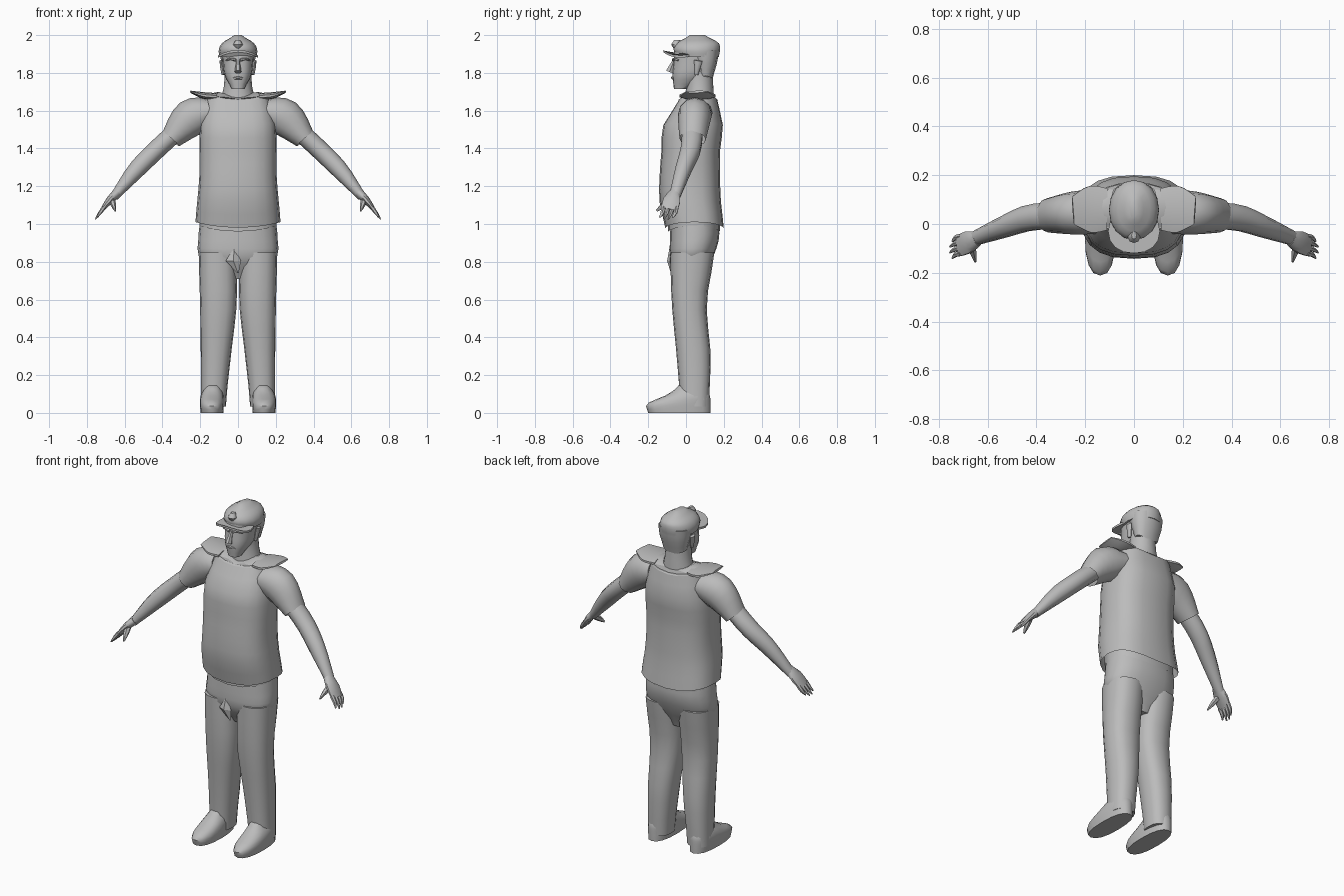
import bpy, bmesh, math
from mathutils import Vector

if "Cube" in bpy.data.objects:
    bpy.data.objects.remove(bpy.data.objects["Cube"], do_unlink=True)

grey = bpy.data.materials.new("plain grey")
grey.use_nodes = True
colour = (0.5, 0.5, 0.5, 1)
grey.diffuse_color = colour
grey.node_tree.nodes["Principled BSDF"].inputs["Base Color"].default_value = colour


def blend(values, t):
    """Smooth curve through evenly spaced values, for t from start to end."""
    last = len(values) - 1
    if last == 0:
        return values[0]
    k = min(int(t * last), last - 1)
    f = t * last - k
    a, b = values[max(k - 1, 0)], values[k]
    c, d = values[k + 1], values[min(k + 2, last)]
    slope = (c - a) / 2
    bend = a - b * 2.5 + c * 2 - d / 2
    twist = (b - c) * 1.5 + (d - a) / 2
    return b + slope * f + bend * f ** 2 + twist * f ** 3


def circle(sides, power=2):
    """Unit circle, made boxier by a higher power."""
    for i in range(sides):
        angle = math.tau * i / sides
        yield [math.copysign(abs(w) ** (2 / power), w)
               for w in (math.cos(angle), math.sin(angle))]


def skin(name, rings, mirror=False, open_start=False, open_end=False, angle=50):
    """Join rings of points into one surface and shade it smooth."""
    bm = bmesh.new()
    loops = [[bm.verts.new(point) for point in ring] for ring in rings]
    for lower, upper in zip(loops, loops[1:]):
        for i in range(len(lower)):
            bm.faces.new((lower[i - 1], lower[i], upper[i], upper[i - 1]))
    if not open_start:
        bm.faces.new(loops[0])
    if not open_end:
        bm.faces.new(loops[-1])
    bmesh.ops.recalc_face_normals(bm, faces=bm.faces)
    mesh = bpy.data.meshes.new(name)
    bm.to_mesh(mesh)
    bm.free()
    mesh.materials.append(grey)
    part = bpy.data.objects.new(name, mesh)
    bpy.context.collection.objects.link(part)
    if mirror:
        part.modifiers.new("Mirror", 'MIRROR')
    bpy.ops.object.select_all(action='DESELECT')
    part.select_set(True)
    bpy.context.view_layer.objects.active = part
    bpy.ops.object.shade_smooth_by_angle(angle=math.radians(angle))


def stack(name, bottom, top, widths, fronts, backs, centre=(0,), lift=(0,),
          sides=16, power=2.4, steps=8, **options):
    """Level rings from bottom to top; lift raises their left and right sides."""
    rings = []
    for step in range(steps + 1):
        t = step / steps
        z = bottom + (top - bottom) * t
        x, width, rise = blend(centre, t), blend(widths, t), blend(lift, t)
        front, back = blend(fronts, t), blend(backs, t)
        rings.append([(x + width * c, (front + back + (back - front) * s) / 2, z + rise * c * c)
                      for c, s in circle(sides, power)])
    skin(name, rings, **options)


def tube(name, path, across, depth, sides=10, steps=8, **options):
    """Oval rings that follow a path; depth runs front to back."""
    points = [Vector(p) for p in path]
    spine = [blend(points, step / steps) for step in range(steps + 1)]
    rings = []
    for step, point in enumerate(spine):
        t = step / steps
        along = (spine[min(step + 1, steps)] - spine[max(step - 1, 0)]).normalized()
        v = Vector((0, 1, 0))
        v = (v - along * v.dot(along)).normalized()
        u = along.cross(v)
        rings.append([point + u * c * blend(across, t) + v * s * blend(depth, t)
                      for c, s in circle(sides)])
    skin(name, rings, **options)


# Vest: boxy body with an open hem, drawn in at the neck
stack("vest", bottom=0.98, top=1.66, sides=20, power=2.6, steps=10, open_start=True,
      widths=(0.225, 0.215, 0.205, 0.205, 0.2, 0.16),
      fronts=(-0.11, -0.14, -0.14, -0.13, -0.12, -0.035),
      backs=(0.2, 0.185, 0.18, 0.18, 0.195, 0.165), lift=(0.03, 0, 0, 0.03))
stack("shirt_hem", bottom=0.96, top=1.05, steps=1, open_start=True, open_end=True,
      widths=(0.205,), fronts=(-0.095,), backs=(0.18,), lift=(0.03,))

# Collar band and the pointed straps over the shoulders
stack("collar", bottom=1.65, top=1.67, sides=20, steps=4, open_start=True,
      widths=(0.17, 0.155, 0.1), fronts=(-0.045, -0.035, 0), backs=(0.17, 0.16, 0.14),
      lift=(0.03,))
tube("shoulder_strap", path=((0.11, 0.06, 1.675), (0.18, 0.06, 1.68), (0.25, 0.055, 1.7)),
     across=(0.018, 0.018, 0.006), depth=(0.09, 0.1, 0.06), mirror=True, angle=35)

# Short sleeves, open at the cuff
tube("sleeve", path=((0.15, 0.05, 1.59), (0.25, 0.045, 1.56), (0.355, 0.035, 1.45)),
     across=(0.075, 0.1, 0.058), depth=(0.09, 0.088, 0.07), sides=12, mirror=True,
     open_end=True)

# Bare arms down to the wrist
tube("arm", path=((0.31, 0.035, 1.505), (0.43, 0.025, 1.395),
                  (0.54, -0.015, 1.285), (0.655, -0.06, 1.145)),
     across=(0.05, 0.05, 0.046, 0.023), depth=(0.058, 0.055, 0.044, 0.03), mirror=True)

# Hands: flat palm, a row of fingers and a thumb
tube("palm", path=((0.64, -0.06, 1.165), (0.68, -0.075, 1.125), (0.72, -0.09, 1.075)),
     across=(0.025, 0.02, 0.01), depth=(0.03, 0.048, 0.045), mirror=True, steps=4)
for k, finger in enumerate(("index", "middle", "ring", "little")):
    y = -0.12 + 0.023 * k
    short = abs(k - 1.5) / 100
    tube(finger + "_finger", path=((0.708, y, 1.09), (0.73, y - 0.005, 1.06),
                                   (0.76 - short, y - 0.02, 1.02 + short)),
         across=(0.011, 0.01, 0.003), depth=(0.013, 0.011, 0.004),
         sides=6, steps=4, mirror=True)
tube("thumb", path=((0.67, -0.075, 1.135), (0.65, -0.155, 1.07)),
     across=(0.016, 0.015, 0.004), depth=(0.02, 0.016, 0.006),
     sides=6, steps=4, mirror=True)

# Trousers: hips, straight legs and a small folded flap at the front
stack("hips", bottom=0.71, top=1.03, sides=20,
      widths=(0.06, 0.2, 0.21, 0.2), fronts=(-0.02, -0.08, -0.085, -0.08),
      backs=(0.09, 0.14, 0.175, 0.17))
stack("trouser_leg", bottom=0.035, top=0.85, mirror=True,
      widths=(0.066, 0.08, 0.097, 0.1), centre=(0.13, 0.117, 0.104, 0.108),
      fronts=(-0.03, -0.05, -0.075, -0.083), backs=(0.122, 0.13, 0.11, 0.15))
stack("fly_flap", bottom=0.74, top=0.87, sides=4, power=2, steps=2, angle=20,
      widths=(0.004, 0.04, 0.004), centre=(0, -0.025, -0.02),
      fronts=(-0.08, -0.1, -0.088), backs=(-0.07,))

# Shoes: long sole, rising to the instep
stack("shoe", bottom=0, top=0.145, centre=(0.138, 0.138, 0.132), mirror=True,
      widths=(0.06, 0.064, 0.06, 0.04), fronts=(-0.2, -0.205, -0.1, -0.04),
      backs=(0.13, 0.13, 0.125, 0.1))

# Neck, head and the hair reaching below the cap
stack("neck", bottom=1.62, top=1.82, power=2, steps=4,
      widths=(0.1, 0.076, 0.07), fronts=(-0.01, 0, 0), backs=(0.15, 0.14))
stack("head", bottom=1.715, top=1.92, widths=(0.035, 0.07, 0.08, 0.085),
      fronts=(-0.064, -0.072, -0.066, -0.062), backs=(0.01, 0.115, 0.155, 0.168))
stack("hair", bottom=1.765, top=1.92, sides=12, steps=4, widths=(0.072, 0.088, 0.096),
      fronts=(0.065, 0.045, 0.02), backs=(0.14, 0.162, 0.174), lift=(0.02, 0))

# Face features
tube("nose", path=((0, -0.062, 1.87), (0, -0.088, 1.805)), sides=6, steps=2,
     across=(0.008, 0.018), depth=(0.008, 0.022))
tube("brow", path=((0.012, -0.066, 1.868), (0.04, -0.062, 1.874), (0.062, -0.042, 1.866)),
     across=(0.008, 0.004), depth=(0.009,), sides=6, steps=4, mirror=True)
tube("lips", path=((-0.028, -0.063, 1.77), (0, -0.07, 1.774), (0.028, -0.063, 1.77)),
     across=(0.004, 0.009, 0.004), depth=(0.006, 0.01, 0.006), sides=6, steps=4)
tube("ear", path=((0.078, 0.055, 1.79), (0.09, 0.065, 1.865)),
     across=(0.008, 0.01, 0.008), depth=(0.01, 0.022), sides=8, steps=4, mirror=True)

# Cap: domed crown, curved peak and round badge
stack("cap_crown", bottom=1.885, top=2, power=2.1, angle=60,
      widths=(0.098, 0.102, 0.08, 0.02), fronts=(-0.05, -0.066, -0.045, 0.02),
      backs=(0.174, 0.18, 0.17, 0.1))
stack("cap_peak", bottom=1.91, top=1.922, power=2.2, steps=1,
      widths=(0.106,), fronts=(-0.12,), backs=(0.06,), lift=(-0.03,))
stack("cap_badge", bottom=1.925, top=1.975, sides=8, power=2, steps=4,
      widths=(0.01, 0.026, 0.01), fronts=(-0.062, -0.078, -0.062), backs=(-0.03,))
